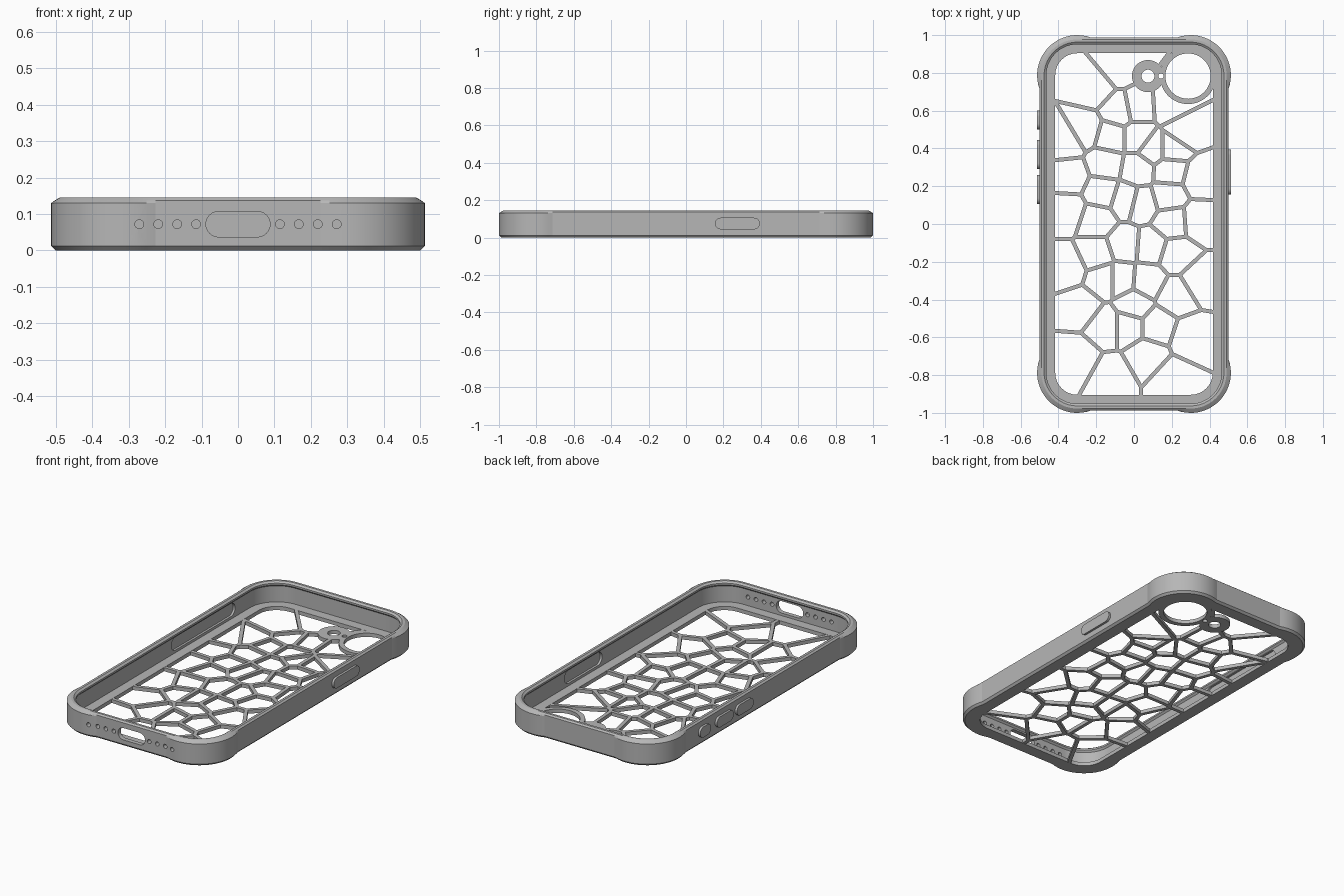
import bpy, bmesh, math
from mathutils import Vector, Matrix

cube = bpy.data.objects.get("Cube")
if cube:
    bpy.data.objects.remove(cube, do_unlink=True)

grey = bpy.data.materials.new("soft grey plastic")
grey.use_nodes = True
grey.diffuse_color = (0.47, 0.47, 0.47, 1)
grey.node_tree.nodes["Principled BSDF"].inputs["Base Color"].default_value = grey.diffuse_color

# Corner centres, wall radius and bumper radius
CX, CY, WALL, BUMP = 0.30, 0.787, 0.20, 0.213
FLOOR = 0.022


def make_object(name, bm):
    bmesh.ops.recalc_face_normals(bm, faces=bm.faces)
    mesh = bpy.data.meshes.new(name)
    bm.to_mesh(mesh)
    bm.free()
    obj = bpy.data.objects.new(name, mesh)
    bpy.context.collection.objects.link(obj)
    mesh.materials.append(grey)
    return obj


def activate(obj):
    bpy.ops.object.select_all(action='DESELECT')
    obj.select_set(True)
    bpy.context.view_layer.objects.active = obj


def smooth(obj):
    activate(obj)
    bpy.ops.object.shade_smooth_by_angle(angle=math.radians(15))


def arc(cx, cy, r, start, end, steps):
    span = (end - start) / steps
    return [(cx + r * math.cos(start + i * span), cy + r * math.sin(start + i * span))
            for i in range(steps + 1)]


def stadium(lo, hi, z, r):
    """Pill outline running from lo to hi, centred on height z."""
    half = math.pi / 2
    return arc(hi - r, z, r, -half, half, 16) + arc(lo + r, z, r, half, 3 * half, 16)


def prism(bm, near, far):
    """Closed solid between two matching loops of points."""
    a = [bm.verts.new(p) for p in near]
    b = [bm.verts.new(p) for p in far]
    bm.faces.new(a)
    bm.faces.new(b[::-1])
    for i in range(len(a)):
        j = (i + 1) % len(a)
        bm.faces.new((a[i], b[i], b[j], a[j]))


def side_prism(bm, outline, x0, x1):
    prism(bm, [(x0, u, v) for u, v in outline], [(x1, u, v) for u, v in outline])


def front_prism(bm, outline, y0, y1):
    prism(bm, [(u, y0, v) for u, v in outline], [(u, y1, v) for u, v in outline])


# Bumper frame: a profile swept round the outline, bulging at the corners
flare = math.acos(WALL / BUMP)
lead = [-flare * f for f in (1, 0.67, 0.33)]
angles = lead + [math.radians(5 * i) for i in range(19)]
angles += [math.pi / 2 - a for a in reversed(lead)]


def outline_ring(bm, inset, bump, z):
    ring = []
    for k, (sx, sy) in enumerate(((1, 1), (-1, 1), (-1, -1), (1, -1))):
        for a in angles:
            beyond = max(0, -a, a - math.pi / 2)
            rho = max((WALL - inset) / math.cos(beyond), bump)
            t = a + k * math.pi / 2
            ring.append(bm.verts.new((sx * CX + rho * math.cos(t), sy * CY + rho * math.sin(t), z)))
    return ring


# wall inset, bumper radius, height
profile = [(0.012, 0.201, 0), (0, BUMP, 0.012), (0, BUMP, 0.13), (0, 0.203, 0.137),
           (0.010, 0, 0.145), (0.024, 0, 0.145), (0.036, 0, 0.136), (0.036, 0, 0.126),
           (0.026, 0, 0.116), (0.026, 0, FLOOR), (0.083, 0, FLOOR), (0.083, 0, 0)]
bm = bmesh.new()
rings = [outline_ring(bm, *row) for row in profile]
for i, ring in enumerate(rings):
    following = rings[(i + 1) % len(rings)]
    for j in range(len(ring)):
        n = (j + 1) % len(ring)
        bm.faces.new((ring[j], ring[n], following[n], following[j]))
frame = make_object("bumper_frame", bm)

# Charging port, speaker holes and button pockets
bm = bmesh.new()
front_prism(bm, stadium(-0.088, 0.088, 0.072, 0.035), -1.1, -0.92)
for side in (-1, 1):
    for i in range(4):
        x = side * (0.115 + 0.052 * i)
        front_prism(bm, arc(x, 0.072, 0.012, 0, math.tau, 24)[:-1], -1.1, -0.92)
side_prism(bm, stadium(0.06, 0.65, 0.075, 0.038), -0.487, -0.44)
side_prism(bm, stadium(0.1, 0.45, 0.075, 0.038), 0.44, 0.487)
cutter = make_object("opening_cutter", bm)
cutter.hide_render = True
cut = frame.modifiers.new("openings", 'BOOLEAN')
cut.operation = 'DIFFERENCE'
cut.solver = 'EXACT'
cut.object = cutter
activate(frame)
bpy.ops.object.modifier_apply(modifier=cut.name)
bpy.data.objects.remove(cutter, do_unlink=True)
smooth(frame)

# Raised side buttons
for name, side, lo, hi in (("power_button", 1, 0.155, 0.395), ("mute_button", -1, 0.5, 0.6),
                           ("volume_up_button", -1, 0.29, 0.445),
                           ("volume_down_button", -1, 0.105, 0.26)):
    bm = bmesh.new()
    side_prism(bm, stadium(lo, hi, 0.075, 0.031), side * 0.492, side * 0.513)
    smooth(make_object(name, bm))

# Camera surround: two merged discs with three holes
LENS, SMALL, CAM_Y = (0.286, 0.148), (0.074, 0.085), 0.783
gap = LENS[0] - SMALL[0]
reach = (SMALL[1] ** 2 - LENS[1] ** 2 + gap ** 2) / (2 * gap)
small_a = math.acos(reach / SMALL[1])
lens_a = math.pi - math.acos((gap - reach) / LENS[1])
loops = [arc(LENS[0], CAM_Y, LENS[1], -lens_a, lens_a, 56)
         + arc(SMALL[0], CAM_Y, SMALL[1], small_a, math.tau - small_a, 40)[1:-1]]
for x, r in ((LENS[0], 0.12), (SMALL[0], 0.034), (0.143, 0.014)):
    loops.append(arc(x, CAM_Y, r, 0, math.tau, 48)[:-1])
curve = bpy.data.curves.new("camera_surround", 'CURVE')
curve.dimensions = '2D'
curve.fill_mode = 'BOTH'
curve.extrude = FLOOR / 2
for loop in loops:
    spline = curve.splines.new('POLY')
    spline.points.add(len(loop) - 1)
    for point, (x, y) in zip(spline.points, loop):
        point.co = (x, y, 0, 1)
    spline.use_cyclic_u = True
surround = bpy.data.objects.new("camera_surround", curve)
bpy.context.collection.objects.link(surround)
curve.materials.append(grey)
surround.location.z = FLOOR / 2
activate(surround)
bpy.ops.object.convert(target='MESH')
smooth(surround)

# Back lattice: ribs along the borders between cells, centres in hundredths
cells = [(-8, 83), (-21, 72), (-26, 50), (-36, 44), (-8, 60), (-12, 46), (2, 62), (19, 63),
         (26, 49), (2, 46), (20, 40), (10, 40), (-15, 32), (2, 29), (-34, 25), (19, 28),
         (35, 24), (-17, 17), (-35, 7), (-4, 13), (4, 11), (18, 15), (34, 2), (20, 1),
         (-20, 2), (-35, -23), (-20, -16), (-5, -11), (9, -12), (22, -16), (35, -30),
         (-16, -29), (-7, -29), (7, -30), (-28, -44), (0, -43), (22, -38), (-30, -71),
         (-15, -54), (-3, -54), (12, -54), (-12, -81), (7, -70), (30, -60), (20, -82)]
cells = [Vector(c) / 100 for c in cells]
RIB = 0.021


def border(a, b):
    """Stretch of the line midway between two cells that no other cell claims."""
    mid, along = (a + b) / 2, (b - a).orthogonal().normalized()
    planes = [(c - a, (c.length_squared - a.length_squared) / 2) for c in cells if c not in (a, b)]
    for axis, limit in ((Vector((1, 0)), 0.43), (Vector((0, 1)), 0.915)):
        planes += [(axis, limit), (-axis, limit)]
    lo, hi = -9.0, 9.0
    for normal, limit in planes:
        slope, room = normal.dot(along), limit - normal.dot(mid)
        if slope > 1e-9:
            hi = min(hi, room / slope)
        elif slope < -1e-9:
            lo = max(lo, room / slope)
        elif room < 0:
            return mid, along, []
    spans = [(lo, hi)] if hi > lo else []
    # stop at the camera surround
    for x, r in (LENS, SMALL):
        to_centre = Vector((x, CAM_Y)) - mid
        t = to_centre.dot(along)
        chord = (r - 0.01) ** 2 - to_centre.length_squared + t * t
        if chord > 0:
            h = math.sqrt(chord)
            spans = [s for p, q in spans for s in ((p, min(q, t - h)), (max(p, t + h), q))
                     if s[1] > s[0]]
    return mid, along, spans


bm = bmesh.new()
for i, a in enumerate(cells):
    for b in cells[i + 1:]:
        mid, along, spans = border(a, b)
        for lo, hi in spans:
            centre = mid + along * (lo + hi) / 2
            size = Matrix.Diagonal((hi - lo + RIB * 0.5, RIB, FLOOR - 0.001, 1))
            turn = Matrix.Rotation(math.atan2(along.y, along.x), 4, 'Z')
            place = Matrix.Translation((centre.x, centre.y, FLOOR / 2))
            bmesh.ops.create_cube(bm, size=1, matrix=place @ turn @ size)
make_object("back_lattice", bm)
